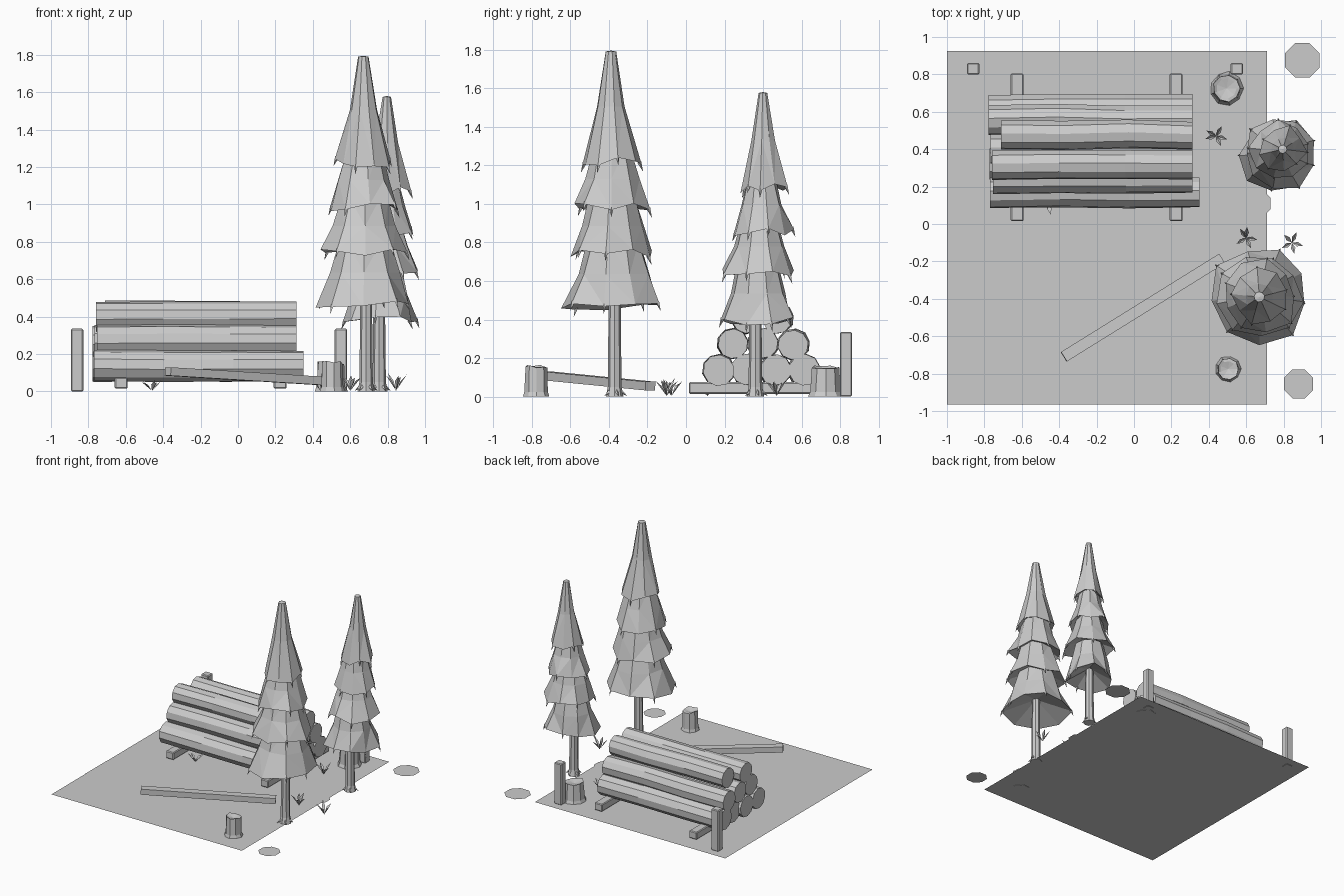
import bpy, bmesh, math, random
from mathutils import Vector

random.seed(7)
cube = bpy.data.objects.get("Cube")
if cube:
    bpy.data.objects.remove(cube, do_unlink=True)

# One plain grey for the whole scene
grey = bpy.data.materials.new("plain_grey")
grey.use_nodes = True
GREY = (0.6, 0.6, 0.6, 1)
grey.diffuse_color = GREY
grey.node_tree.nodes["Principled BSDF"].inputs["Base Color"].default_value = GREY


def jit(a):
    return random.uniform(-a, a)


def finish(name, bm, fix=True):
    if fix:
        bmesh.ops.recalc_face_normals(bm, faces=bm.faces[:])
    mesh = bpy.data.meshes.new(name)
    bm.to_mesh(mesh)
    bm.free()
    mesh.materials.append(grey)
    ob = bpy.data.objects.new(name, mesh)
    bpy.context.collection.objects.link(ob)
    return ob


def ring(bm, center, radius, sides, axis="z", wobble=0.0, phase=0.0):
    verts = []
    for i in range(sides):
        a = math.tau * i / sides + phase
        r = radius * (1 + jit(wobble))
        u, v = r * math.cos(a), r * math.sin(a)
        off = Vector((u, v, 0)) if axis == "z" else Vector((0, u, v))
        verts.append(bm.verts.new(Vector(center) + off))
    return verts


def bridge(bm, a, b):
    n = len(a)
    for i in range(n):
        bm.faces.new((a[i], a[(i + 1) % n], b[(i + 1) % n], b[i]))


def fan(bm, loop, tip):
    v = bm.verts.new(tip)
    for i in range(len(loop)):
        bm.faces.new((loop[i], loop[(i + 1) % len(loop)], v))


def box(name, center, size, bevel=0.0):
    bm = bmesh.new()
    bmesh.ops.create_cube(bm, size=1)
    for v in bm.verts:
        v.co = Vector(v.co[i] * size[i] for i in range(3))
    if bevel:
        bmesh.ops.bevel(bm, geom=bm.edges[:], offset=bevel, segments=1, affect="EDGES")
    ob = finish(name, bm)
    ob.location = center
    return ob


def flat_shape(name, points, z):
    bm = bmesh.new()
    face = bm.faces.new([bm.verts.new((x, y, z)) for x, y in points])
    face.normal_update()
    if face.normal.z < 0:
        face.normal_flip()
    return finish(name, bm, False)


# Ground sheet, worn track and the loose patches beside it
flat_shape("ground", [(-1, -0.965), (0.71, -0.965), (0.71, 0.925), (-1, 0.925)], 0.003)
flat_shape("worn_track", [(-1, -0.54), (0, -0.57), (0, -0.25), (-1, -0.25)], 0.005)
for i, (x, y, r) in enumerate([(0.9, 0.875, 0.1), (0.88, -0.855, 0.084), (0.65, 0.11, 0.085)]):
    flat_shape(f"ground_patch_{i + 1}",
               [(x + r * math.cos(math.tau * (k + 0.5) / 8), y + r * math.sin(math.tau * (k + 0.5) / 8))
                for k in range(8)], 0.001)

# Posts, skids and the leaning plank
for side, x in (("right", -0.86), ("left", 0.55)):
    box(f"post_{side}", (x, 0.83, 0.168), (0.066, 0.062, 0.335), 0.006)
for side, x in (("right", -0.625), ("left", 0.225)):
    box(f"skid_{side}", (x, 0.41, 0.045), (0.068, 0.79, 0.06), 0.006)
start, end = Vector((-0.375, -0.71, 0.107)), Vector((0.47, -0.185, 0.055))
plank = box("plank", (start + end) / 2, ((end - start).length, 0.06, 0.045))
plank.rotation_euler = (end - start).to_track_quat("X", "Z").to_euler()


# Stacked logs: slightly wobbly ten-sided rods
def log(name, x0, x1, y, z, r):
    bm = bmesh.new()
    rings = []
    for k in range(4):
        x = x0 + (x1 - x0) * k / 3
        c = (x, y + jit(0.005), z + jit(0.004))
        rings.append(ring(bm, c, r * (1 - 0.03 * (k == 3)), 10, "x", 0.025, 0.2))
    for a, b in zip(rings, rings[1:]):
        bridge(bm, a, b)
    bm.faces.new(rings[0])
    bm.faces.new(rings[-1])
    finish(name, bm)


rows = [("bottom", 4, 0.17, 0.138, 0.084), ("middle", 3, 0.24, 0.272, 0.081), ("top", 2, 0.318, 0.405, 0.079)]
for row, count, y, z, r in rows:
    for i in range(count):
        pitch = 0.146 if row == "bottom" else 0.159
        left = 0.35 if row == "bottom" and i == 0 else 0.312
        right = -0.71 if row == "top" and i else -0.765 + jit(0.015)
        log(f"log_{row}_{i + 1}", right, left, y + pitch * i, z, r)


# Conifers: flared trunk, drooping ragged tiers, hanging tips
def spike(bm, base, tip, width):
    direction = (tip - base).normalized()
    side = direction.cross(Vector((0, 0, 1)))
    if side.length < 0.1:
        side = Vector((1, 0, 0))
    side = side.normalized() * width
    other = direction.cross(side).normalized() * width
    loop = [bm.verts.new(base + d) for d in (side, other, -side, -other)]
    bm.faces.new(loop)
    fan(bm, loop, tip)


def trunk(name, x, y, height, r):
    bm = bmesh.new()
    levels = [(0.0, 1.35), (0.05, 1.05), (height, 0.9)]
    rings = [ring(bm, (x, y, z), r * s, 8) for z, s in levels]
    for a, b in zip(rings, rings[1:]):
        bridge(bm, a, b)
    bm.faces.new(rings[0])
    bm.faces.new(rings[-1])
    for k in range(5):
        a = math.tau * k / 5 + 0.3
        d = Vector((math.cos(a), math.sin(a), 0))
        spike(bm, Vector((x, y, 0.03)) + d * r * 0.8, Vector((x, y, 0.004)) + d * r * 1.9, 0.012)
    finish(name, bm)


def tier(name, center, z0, z1, r0, r1, sides=9):
    bm = bmesh.new()
    x, y = center
    phase = jit(0.4)
    low = ring(bm, (x, y, z0), r0, sides, "z", 0.12, phase)
    mid = ring(bm, (x, y, z0 + (z1 - z0) * 0.5), r1 + (r0 - r1) * 0.4, sides, "z", 0.05, phase)
    high = ring(bm, (x, y, z1), r1, sides, "z", 0.03, phase)
    for v in low:
        v.co.z += jit(0.025)
    bridge(bm, low, mid)
    bridge(bm, mid, high)
    fan(bm, high, (x, y, z1 + 0.005))
    fan(bm, low, (x, y, z0 + 0.09))
    # Hanging tips on some corners
    for v in low[::2]:
        out = Vector((v.co.x - x, v.co.y - y, 0)).normalized()
        spike(bm, v.co - out * 0.012 + Vector((0, 0, 0.01)),
              v.co + out * 0.008 - Vector((0, 0, 0.04)), 0.011)
    bmesh.ops.triangulate(bm, faces=bm.faces[:])
    finish(name, bm)


def conifer(name, foot, axis, tiers):
    trunk(f"{name}_trunk", *foot, tiers[0][0] + 0.12, 0.034)
    for i, (z0, z1, r0, r1) in enumerate(tiers):
        t = (i + 1) / len(tiers)
        c = [f + (a - f) * t for f, a in zip(foot, axis)]
        tier(f"{name}_tier_{i + 1}", c, z0, z1, r0, r1)


conifer("tall_conifer", (0.685, -0.37), (0.67, -0.39),
        [(0.47, 0.80, 0.265, 0.14), (0.74, 1.03, 0.23, 0.125),
         (0.98, 1.28, 0.205, 0.10), (1.22, 1.79, 0.145, 0.028)])
conifer("short_conifer", (0.755, 0.36), (0.795, 0.40),
        [(0.39, 0.68, 0.195, 0.11), (0.64, 0.92, 0.195, 0.095),
         (0.86, 1.13, 0.16, 0.075), (1.08, 1.575, 0.12, 0.023)])


# Cut stumps with a rough split top
def stump(name, x, y, r, h):
    bm = bmesh.new()
    levels = [(0, 1.0), (0.025, 0.88), (h, 0.8)]
    rings = [ring(bm, (x, y, z), r * s, 9, "z", 0.05) for z, s in levels]
    for a, b in zip(rings, rings[1:]):
        bridge(bm, a, b)
    for v in rings[-1]:
        v.co.z += jit(0.008)
    inner = ring(bm, (x, y, h - 0.004), r * 0.6, 9)
    bridge(bm, rings[-1], inner)
    fan(bm, inner, (x, y, h - 0.015))
    bm.faces.new(rings[0])
    finish(name, bm)


stump("back_stump", 0.495, 0.725, 0.09, 0.153)
stump("front_stump", 0.503, -0.775, 0.07, 0.157)


# Grass tufts: folded leaf blades
def tuft(name, x, y, size, height):
    bm = bmesh.new()
    for k in range(5):
        a = math.tau * k / 5 + jit(0.4)
        out = Vector((math.cos(a), math.sin(a), 0))
        side = Vector((-out.y, out.x, 0)) * size * 0.2
        root = Vector((x, y, 0.004))
        middle = root + out * size * 0.5 + Vector((0, 0, height * 0.55))
        tip = root + out * size + Vector((0, 0, height * random.uniform(0.7, 1)))
        points = [bm.verts.new(p) for p in (root, middle + side, tip, middle - side)]
        bm.faces.new((points[0], points[1], points[2]))
        bm.faces.new((points[0], points[2], points[3]))
    finish(name, bm, False)


for i, (x, y) in enumerate([(0.44, 0.47), (0.60, -0.075), (0.845, -0.10), (-0.46, 0.11)]):
    tuft(f"grass_tuft_{i + 1}", x, y, 0.06, 0.095 if i < 3 else 0.06)
